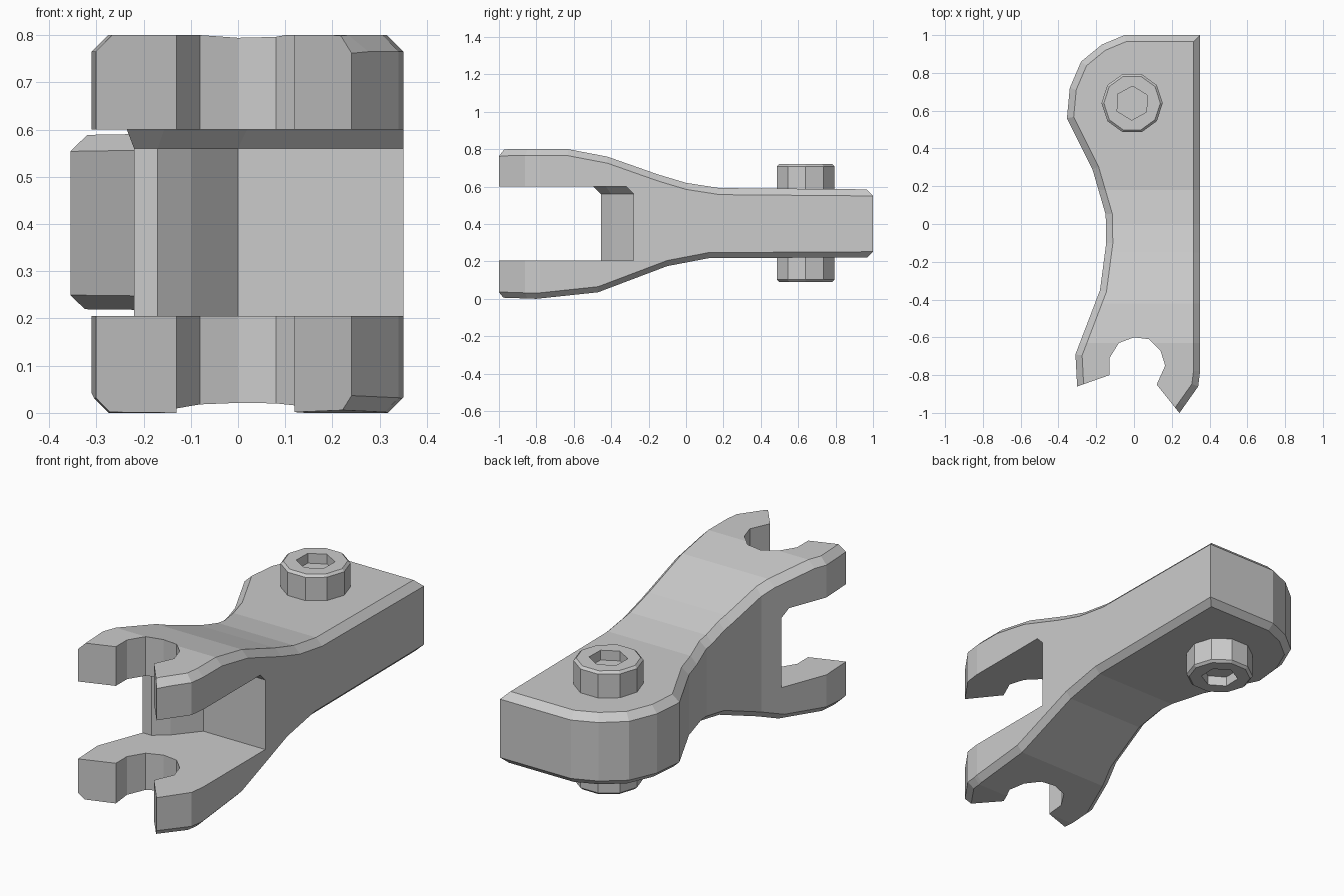
import bpy, bmesh, math
from mathutils import Vector

if "Cube" in bpy.data.objects:
    bpy.data.objects.remove(bpy.data.objects["Cube"])


def prism(pts, z0, z1, top=0.0, bottom=0.0):
    """Extruded outline with optional chamfers round the two caps."""
    bm = bmesh.new()
    lo, hi = z0 + bottom, z1 - top
    a = [bm.verts.new((x, y, lo)) for x, y in pts]
    b = [bm.verts.new((x, y, hi)) for x, y in pts]
    n = len(pts)
    caps = [(bm.faces.new(b), top), (bm.faces.new(a[::-1]), bottom)]
    for i in range(n):
        j = (i + 1) % n
        bm.faces.new((a[i], a[j], b[j], b[i]))
    bmesh.ops.recalc_face_normals(bm, faces=bm.faces[:])
    for cap, c in caps:
        if c:
            bmesh.ops.inset_region(bm, faces=[cap], thickness=c, depth=c,
                                   use_even_offset=True, use_boundary=True)
    return bm


def finish(bm, name):
    bmesh.ops.triangulate(bm, faces=[f for f in bm.faces if len(f.verts) > 3])
    bmesh.ops.recalc_face_normals(bm, faces=bm.faces[:])
    mesh = bpy.data.meshes.new(name)
    bm.to_mesh(mesh)
    bm.free()
    ob = bpy.data.objects.new(name, mesh)
    bpy.context.collection.objects.link(ob)
    return ob


def cut(target, cutter):
    mod = target.modifiers.new("cut", 'BOOLEAN')
    mod.operation, mod.solver, mod.object = 'DIFFERENCE', 'EXACT', cutter
    bpy.context.view_layer.objects.active = target
    bpy.ops.object.modifier_apply(modifier=mod.name)
    bpy.data.objects.remove(cutter)


def sample(profile, y):
    """Height of a (y, z) profile at y."""
    for (y0, h0), (y1, h1) in zip(profile, profile[1:]):
        if y <= y1:
            return h0 + (h1 - h0) * (y - y0) / (y1 - y0)
    return profile[-1][1]


def ring(n, r, cx, cy, turn=0.0):
    return [(cx + r * math.cos(turn + i * math.tau / n),
             cy + r * math.sin(turn + i * math.tau / n)) for i in range(n)]


# arm body: plan outline, bent to follow the side profiles
outline = [(-0.30, -0.88), (0.22, -1.03), (0.34, -0.86), (0.35, -0.78), (0.35, 1.0),
           (-0.05, 1.0), (-0.17, 0.95), (-0.28, 0.86), (-0.34, 0.72), (-0.355, 0.56),
           (-0.22, 0.29), (-0.15, 0.05), (-0.147, -0.10), (-0.18, -0.35), (-0.31, -0.69)]
upper = [(-1.1, 0.79), (-0.95, 0.80), (-0.63, 0.80), (-0.42, 0.76), (-0.15, 0.665),
         (0.0, 0.62), (0.18, 0.592), (1.0, 0.585)]
lower = [(-1.1, 0.01), (-0.80, 0.0), (-0.47, 0.035), (-0.10, 0.175), (0.12, 0.217), (1.0, 0.222)]
bm = prism(outline, 0, 1, 0.035, 0.03)
for y, _ in upper[1:-1] + lower[1:-1]:
    bmesh.ops.bisect_plane(bm, geom=bm.verts[:] + bm.edges[:] + bm.faces[:],
                           plane_co=Vector((0, y, 0)), plane_no=Vector((0, 1, 0)))
for v in bm.verts:
    if v.co.z > 0.5:
        v.co.z = sample(upper, v.co.y) - (1 - v.co.z)
    else:
        v.co.z += sample(lower, v.co.y)
body = finish(bm, "fork_arm")

# slot between the two jaws, with a rib left standing on the inner side
slot = [(-0.7, -1.3), (0.7, -1.3), (0.7, -0.28), (0.0, -0.28), (-0.10, -0.40),
        (-0.17, -0.455), (-0.7, -0.455)]
cut(body, finish(prism(slot, 0.205, 0.6, 0.04), "slot_cutter"))

# open hook notch through both jaws
notch = [(-0.47, -0.92), (-0.13, -0.80), (-0.13, -0.71), (-0.08, -0.63), (0.0, -0.60),
         (0.08, -0.61), (0.14, -0.67), (0.165, -0.75), (0.12, -0.85), (0.32, -1.1), (-0.47, -1.1)]
cut(body, finish(prism(notch[::-1], -0.2, 1.0), "notch_cutter"))

# pivot nuts above and below the solid end, each with a hexagonal socket
for name, z0, z1, s0, s1 in (("pivot_nut_top", 0.57, 0.72, 0.67, 0.8),
                             ("pivot_nut_bottom", 0.09, 0.24, 0.0, 0.14)):
    top = z0 > 0.4
    nut = finish(prism(ring(10, 0.162, -0.01, 0.64), z0, z1,
                       0.012 if top else 0, 0 if top else 0.012), name)
    cut(nut, finish(prism(ring(6, 0.09, -0.01, 0.64, 0.5), s0, s1), "socket_cutter"))
